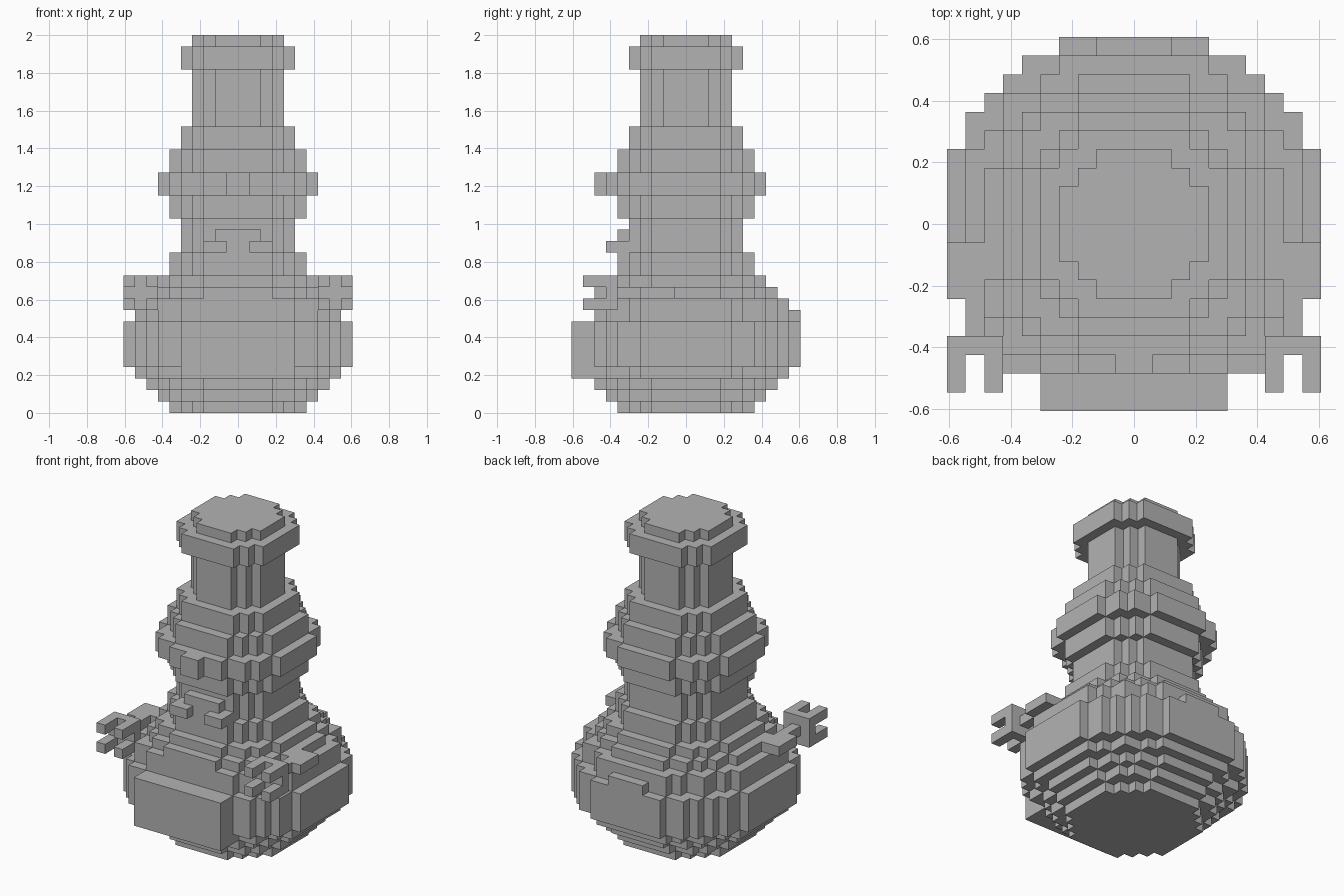
import bpy, bmesh
from mathutils import Vector

cube = bpy.data.objects.get("Cube")
if cube:
    bpy.data.objects.remove(cube, do_unlink=True)

U = 2 / 33  # size of one block

grey = bpy.data.materials.new("plain grey")
grey.use_nodes = True
colour = (0.45, 0.45, 0.45, 1)
grey.diffuse_color = colour
grey.node_tree.nodes["Principled BSDF"].inputs["Base Color"].default_value = colour


def box(x0, x1, y0, y1, z0, z1):
    return {(x, y, z) for x in range(x0, x1) for y in range(y0, y1) for z in range(z0, z1)}


def disc(r, z0, z1):
    """Round slab of blocks with radius r."""
    return {(x, y, z) for x, y, z in box(-r, r, -r, r, z0, z1)
            if (x + .5) ** 2 + (y + .5) ** 2 < (r + .25) ** 2}


def stack(z, layers):
    """Discs piled up from height z, given as (radius, thickness)."""
    cells = set()
    for r, h in layers:
        cells |= disc(r, z, z + h)
        z += h
    return cells


def mirror(cells):
    return {(-1 - x, y, z) for x, y, z in cells}


def build(name, cells):
    """Make one mesh from the outer faces of the blocks, flat areas merged."""
    bm = bmesh.new()
    verts = {}
    for c in cells:
        for axis in range(3):
            for side in (0, 1):
                n = list(c)
                n[axis] += 2 * side - 1
                if tuple(n) in cells:
                    continue
                a, b = (axis + 1) % 3, (axis + 2) % 3
                ring = []
                for da, db in ((0, 0), (1, 0), (1, 1), (0, 1)):
                    p = list(c)
                    p[axis] += side
                    p[a] += da
                    p[b] += db
                    p = tuple(p)
                    if p not in verts:
                        verts[p] = bm.verts.new(Vector(p) * U)
                    ring.append(verts[p])
                bm.faces.new(ring if side else ring[::-1])
    bmesh.ops.dissolve_limit(bm, angle_limit=0.01, verts=bm.verts[:], edges=bm.edges[:])
    bmesh.ops.triangulate(bm, faces=[f for f in bm.faces if len(f.verts) > 4])
    mesh = bpy.data.meshes.new(name)
    bm.to_mesh(mesh)
    bm.free()
    mesh.materials.append(grey)
    obj = bpy.data.objects.new(name, mesh)
    bpy.context.collection.objects.link(obj)


# Round body with a flattened belly panel and a small raised back
body = stack(0, [(6, 1), (7, 1), (8, 1), (9, 1), (10, 4), (9, 2), (8, 1), (7, 1)])
body = {c for c in body if c[1] >= -8}
body |= box(-5, 5, -10, -8, 3, 8) | box(-2, 2, 9, 10, 8, 9)
build("body", body)

# Chest, neck and the bow on its front
build("chest", stack(12, [(6, 2), (5, 2)]))
bow_side = box(1, 3, -7, -6, 14, 15)
build("bow", bow_side | mirror(bow_side) | box(-3, 3, -6, -5, 14, 15) | box(-2, 2, -6, -5, 15, 16))

# Head and nose
build("head", stack(16, [(5, 1), (6, 2), (7, 2), (6, 2), (5, 2)]))
build("nose", box(-1, 1, -8, -7, 19, 21))

# Tall hat with a band near its top
build("hat", stack(25, [(4, 5), (5, 2), (4, 1)]))

# Arms reaching forward, each ending in a palm with four prongs
arm = box(8, 9, -6, -1, 10, 11) | box(9, 10, -4, -1, 10, 11)
arm |= box(7, 10, -7, -6, 9, 12)
for x in (7, 9):
    for z in (9, 11):
        arm |= box(x, x + 1, -9, -7, z, z + 1)
build("left_arm", arm)
build("right_arm", mirror(arm))
